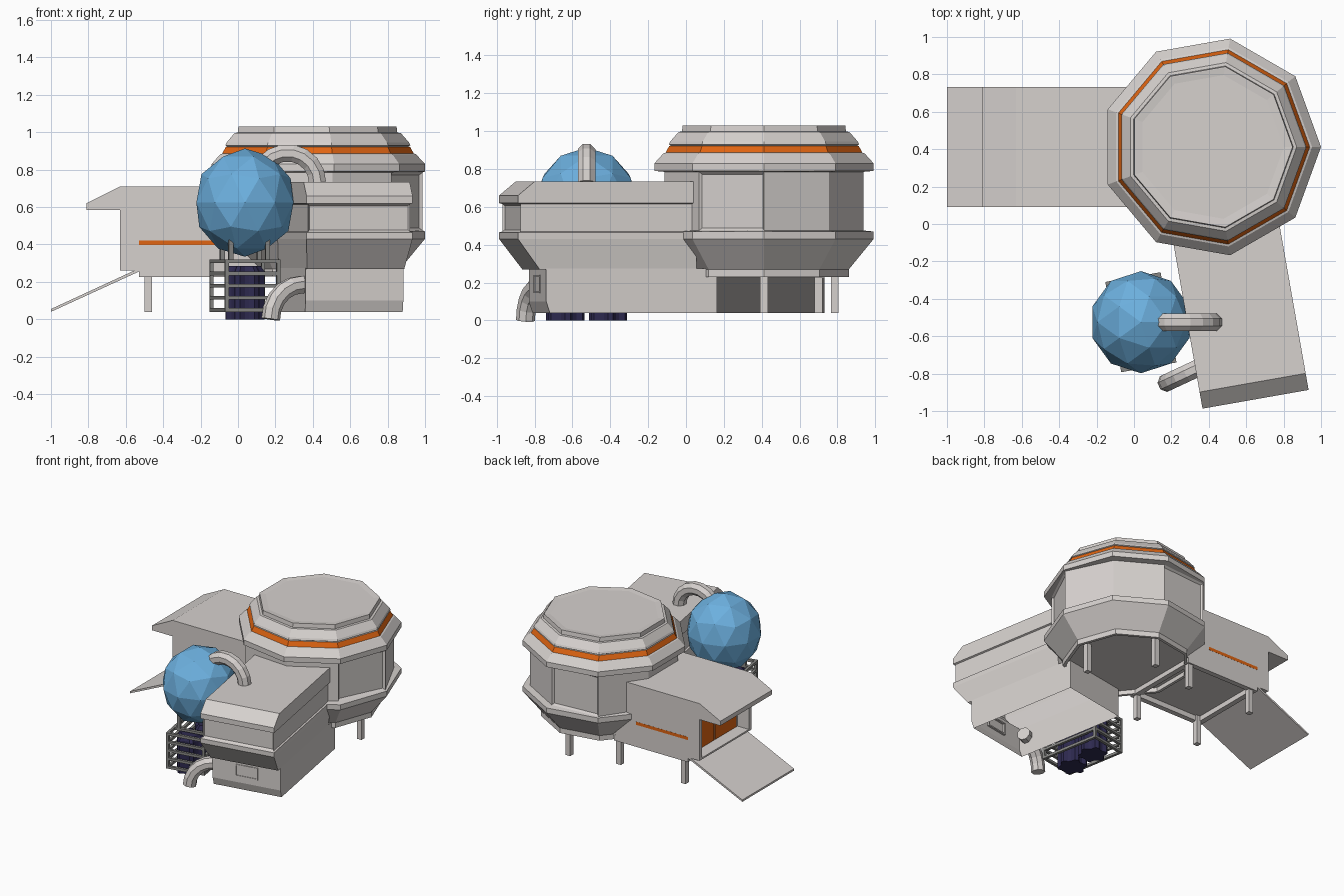
import bpy, bmesh, math
from mathutils import Vector, Matrix

if "Cube" in bpy.data.objects:
    bpy.data.objects.remove(bpy.data.objects["Cube"])

def material(name, rgb):
    m = bpy.data.materials.new(name)
    m.diffuse_color = (*rgb, 1)
    m.use_nodes = True
    m.node_tree.nodes["Principled BSDF"].inputs["Base Color"].default_value = m.diffuse_color
    return m

HULL = material("warm grey hull", (0.67, 0.635, 0.615))
ORANGE = material("orange", (0.75, 0.13, 0.006))
BLUE = material("tank blue", (0.15, 0.43, 0.73))
NAVY = material("dark navy", (0.027, 0.023, 0.08))
STEEL = material("rack steel", (0.24, 0.24, 0.23))

CX = CY = 0.412                                   # drum centre
A = math.radians(280)                             # wing direction
U, V = Vector((math.cos(A), math.sin(A), 0)), Vector((-math.sin(A), math.cos(A), 0))
C = Vector((CX, CY, 0))

def finish(name, bm, *mats):
    me = bpy.data.meshes.new(name)
    bm.to_mesh(me)
    bm.free()
    for m in mats:
        me.materials.append(m)
    ob = bpy.data.objects.new(name, me)
    bpy.context.collection.objects.link(ob)
    return ob

def loft(rings, open_start=False, open_end=False):
    """Skin a list of closed rings, cap the ends, then leave either end open on request."""
    bm = bmesh.new()
    vs = [[bm.verts.new(p) for p in r] for r in rings]
    n = len(vs[0])
    for a, b in zip(vs, vs[1:]):
        for i in range(n):
            bm.faces.new((a[i], a[(i + 1) % n], b[(i + 1) % n], b[i]))
    caps = [bm.faces.new(vs[0]), bm.faces.new(vs[-1])]
    bmesh.ops.recalc_face_normals(bm, faces=bm.faces)
    gone = [f for f, o in zip(caps, (open_start, open_end)) if o]
    bmesh.ops.delete(bm, geom=gone, context='FACES_ONLY')
    return bm

def box(name, lo, hi, mat, frame=Matrix()):
    bm = bmesh.new()
    lo, hi = Vector(lo), Vector(hi)
    bmesh.ops.create_cube(bm, size=1, matrix=frame @ Matrix.Translation((lo + hi) / 2)
                          @ Matrix.Diagonal((*(hi - lo), 1)))
    return finish(name, bm, mat)

def extrude_xz(name, pts, y0, y1, mat):
    return finish(name, loft([[(x, y, z) for x, z in pts] for y in (y0, y1)]), mat)

def tube(name, path, r, mat, sides=8):
    """Sweep a polygon along a path lying in a vertical plane."""
    path = [Vector(p) for p in path]
    d = path[-1] - path[0]
    side = Vector((d.y, -d.x, 0)).normalized()
    rings = []
    for i, p in enumerate(path):
        t = (path[min(i + 1, len(path) - 1)] - path[max(i - 1, 0)]).normalized()
        up = t.cross(side)
        rings.append([p + r * (math.cos(a) * side + math.sin(a) * up)
                      for a in (2 * math.pi * (k + .5) / sides for k in range(sides))])
    return finish(name, loft(rings), mat)

# Nine-sided drum with orange stripe
profile = [(.43, .262), (.432, .23), (.455, .23), (.455, .27), (.588, .43), (.588, .47),
           (.535, .475), (.535, .785), (.588, .79), (.588, .83), (.540, .882), (.528, .886),
           (.508, .922), (.498, .924), (.510, .930), (.503, .945), (.458, .996), (.440, .998),
           (.436, 1.03), (.43, 1.03), (.39, 1.026)]
rings = []
for r, z in profile:
    ring = []
    for k in range(9):
        rr = .575 if r == .535 and k % 3 == 0 else r
        a = math.radians(40 * k)
        ring.append((CX + rr * math.cos(a), CY + rr * math.sin(a), z))
    rings.append(ring)
bm = loft(rings)
panels = []
for f in bm.faces:
    c = f.calc_center_median()
    if .89 < c.z < .915:
        f.material_index = 1
    ang = math.degrees(math.atan2(c.y - CY, c.x - CX)) % 120
    if .6 < c.z < .66 and 90 < ang < 110:
        panels.append(f)
bmesh.ops.inset_individual(bm, faces=panels, thickness=.018, depth=-.014)
finish("drum_module", bm, HULL, ORANGE)

# Wing module: hollow stepped sections (height, front reach, half width)
def wing_ring(z, reach, w, back):
    return [C + U * u + V * v + Vector((0, 0, z))
            for u, v in ((back, -w), (reach, -w), (reach, w), (back, w))]

upper = [(.27, 1.25, .264), (.43, 1.37, .288), (.465, 1.37, .288), (.47, 1.355, .276),
         (.615, 1.355, .276), (.62, 1.37, .288), (.66, 1.37, .288), (.735, 1.28, .288)]
bm = loft([wing_ring(*s, .41) for s in upper], open_start=True)
front = [f for f in bm.faces if .5 < f.calc_center_median().z < .6 and f.normal.dot(U) > .9]
bmesh.ops.inset_individual(bm, faces=front, thickness=.012, depth=-.012)
finish("wing_upper", bm, HULL)
lower = [(.04, 1.195, .265), (.10, 1.215, .265), (.275, 1.215, .265)]
finish("wing_base", loft([wing_ring(*s, .30) for s in lower], True, True), HULL)

# Vent frame on the wing base front
WF = Matrix(((U.x, V.x, 0, CX), (U.y, V.y, 0, CY), (0, 0, 1, 0), (0, 0, 0, 1)))
for n, lo, hi in (("top", (-.09, .23), (.09, .24)), ("bottom", (-.09, .145), (.09, .155)),
                  ("left", (-.09, .145), (-.08, .24)), ("right", (.08, .145), (.09, .24))):
    box("vent_" + n, (1.20, lo[0], lo[1]), (1.22, hi[0], hi[1]), HULL, WF)

# Entrance hall: walls, door, roof, floor
Y0, Y1 = .092, .732
box("hall_body", (-.53, Y0 + .002, .265), (.12, Y1 - .002, .70), HULL)
for n, y in (("front", Y0), ("back", Y1 - .03)):
    box("hall_wall_" + n, (-.63, y, .27), (.10, y + .03, .70), HULL)
    ys = Y0 if n == "front" else Y1
    box("wall_stripe_" + n, (-.53, ys - .001, .398), (-.08, ys + .001, .422), ORANGE)
extrude_xz("hall_roof", [(.10, .71), (-.63, .71), (-.81, .62), (-.81, .585), (-.63, .585),
                         (-.60, .66), (.10, .66)], Y0, Y1, HULL)
box("hall_floor", (-.63, Y0, .262), (-.5, Y1, .275), HULL)
for n, a, b in (("left", .14, .405), ("right", .42, .685)):
    box("door_" + n, (-.537, a, .28), (-.525, b, .62), ORANGE)

# Under-frame beams and legs
for n, y in (("front", Y0), ("back", Y1 - .04)):
    box("hall_beam_" + n, (-.53, y, .225), (.11, y + .04, .27), HULL)
for n, x in (("outer", -.53), ("inner", .07)):
    box("hall_cross_beam_" + n, (x, Y0, .226), (x + .04, Y1, .269), HULL)
for i, (x, y) in enumerate(((-.48, .125), (-.48, .70), (.075, .125), (.08, .70),
                            (.775, .412), (.46, .785))):
    box(f"leg_{i}", (x - .02, y - .02, .04), (x + .02, y + .02, .265), HULL)

# Ramp
extrude_xz("ramp", [(-.53, .272), (-1, .055), (-1, .04), (-.53, .255)], Y0, Y1, HULL)

# Faceted tank
bm = bmesh.new()
TC = Vector((.037, -.525, 0))
bmesh.ops.create_icosphere(bm, subdivisions=2, radius=.273,
                           matrix=Matrix.Translation(TC + Vector((0, 0, .624)))
                           @ Matrix.Diagonal((1, 1, 1.06, 1)))
finish("sphere_tank", bm, BLUE)

# Pipes
tube("upper_pipe", [(.265 - .16 * math.cos(a), -.525, .73 + .16 * math.sin(a))
                    for a in (math.radians(20 + 20 * k) for k in range(9))], .05, HULL)
d = Vector((math.cos(math.radians(25)), math.sin(math.radians(25)), 0))
path = [Vector((.175, -.848, 0)) + d * .18 * (1 - math.cos(a)) + Vector((0, 0, .185 * math.sin(a)))
        for a in (math.radians(18 * k) for k in range(6))]
tube("lower_pipe", path + [path[-1] + d * .07], .05, HULL)

# Rack under the tank
RF = Matrix.Translation(TC) @ Matrix.Rotation(math.radians(10), 4, 'Z')
W, L, T = .15, .245, .02
for i, (sx, sy) in enumerate(((-1, -1), (1, -1), (1, 1), (-1, 1))):
    x, y = sx * (W - T / 2), sy * (L - T / 2)
    box(f"rack_post_{i}", (x - T / 2, y - T / 2, .04), (x + T / 2, y + T / 2, .32), STEEL, RF)
    x, y = sx * .10, sy * .13
    box(f"tank_leg_{i}", (x - .012, y - .012, .31), (x + .012, y + .012, .46), STEEL, RF)
for i in range(5):
    z = .04 + .065 * i
    for s in (-1, 1):
        x, y = s * (W - T / 2), s * (L - T / 2)
        box(f"rack_side_bar_{i}", (x - T / 2, -L, z), (x + T / 2, L, z + T), STEEL, RF)
        box(f"rack_end_bar_{i}", (-W, y - T / 2, z), (W, y + T / 2, z + T), STEEL, RF)
for s in (-1, 1):
    box("rack_top_beam", (-W, s * .13 - .012, .302), (W, s * .13 + .012, .32), STEEL, RF)

# Fluted canisters
for n, s in (("front", -1), ("back", 1)):
    rings = []
    for z, k in ((0, 1), (.255, 1), (.285, .8)):
        ring = []
        for i in range(24):
            r, a = k * (.105 if i % 4 < 2 else .084), math.pi * i / 12
            ring.append(TC + Vector((r * math.cos(a), s * .113 + r * math.sin(a), z)))
        rings.append(ring)
    finish("canister_" + n, loft(rings), NAVY)
